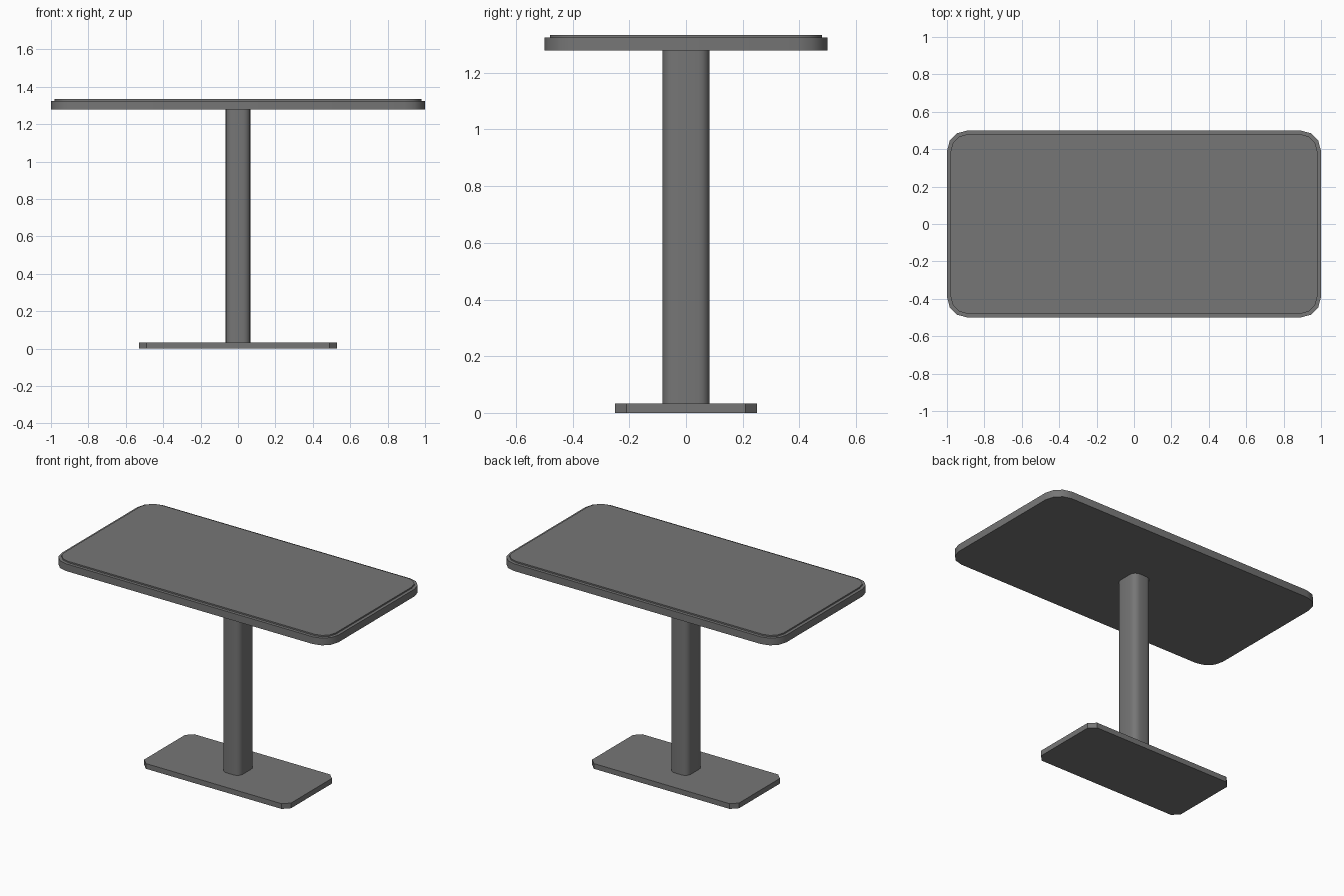
import bpy
import bmesh
from math import cos, sin, pi

if "Cube" in bpy.data.objects:
    bpy.data.objects.remove(bpy.data.objects["Cube"])

grey = bpy.data.materials.new("dark_grey")
grey.use_nodes = True
grey.diffuse_color = (0.18, 0.18, 0.18, 1)
grey.node_tree.nodes["Principled BSDF"].inputs["Base Color"].default_value = (0.18, 0.18, 0.18, 1)


def outline(hx, hy, radius, segments):
    """Counter-clockwise rounded rectangle from half sizes."""
    points = []
    for i, (sx, sy) in enumerate([(1, 1), (-1, 1), (-1, -1), (1, -1)]):
        for k in range(segments + 1):
            a = (i + k / segments) * pi / 2
            points.append((sx * (hx - radius) + radius * cos(a),
                           sy * (hy - radius) + radius * sin(a)))
    return points


def slab(name, layers, segments, smooth=False):
    """Closed stack of rounded rectangles, each (z, half x, half y, radius)."""
    bm = bmesh.new()
    rings = [[bm.verts.new((x, y, z)) for x, y in outline(hx, hy, r, segments)]
             for z, hx, hy, r in layers]
    bm.faces.new(rings[0][::-1])
    bm.faces.new(rings[-1])
    for low, high in zip(rings, rings[1:]):
        for i in range(len(low)):
            j = (i + 1) % len(low)
            bm.faces.new((low[i], low[j], high[j], high[i]))
    mesh = bpy.data.meshes.new(name)
    bm.to_mesh(mesh)
    bm.free()
    mesh.materials.append(grey)
    obj = bpy.data.objects.new(name, mesh)
    bpy.context.collection.objects.link(obj)
    if smooth:
        bpy.ops.object.select_all(action='DESELECT')
        obj.select_set(True)
        bpy.context.view_layer.objects.active = obj
        bpy.ops.object.shade_smooth_by_angle(angle=pi / 5)


# Foot plate with clipped corners
slab("base_plate", [(0, 0.53, 0.25, 0.04), (0.034, 0.53, 0.25, 0.04)], 1)
# Upright with softly rounded corners
slab("column", [(0.034, 0.066, 0.083, 0.04), (1.28, 0.066, 0.083, 0.04)], 4, True)
# Top with a small step around its rim
slab("tabletop", [(1.278, 1, 0.5, 0.11), (1.325, 1, 0.5, 0.11),
                  (1.325, 0.98, 0.48, 0.09), (1.334, 0.98, 0.48, 0.09)], 3, True)
